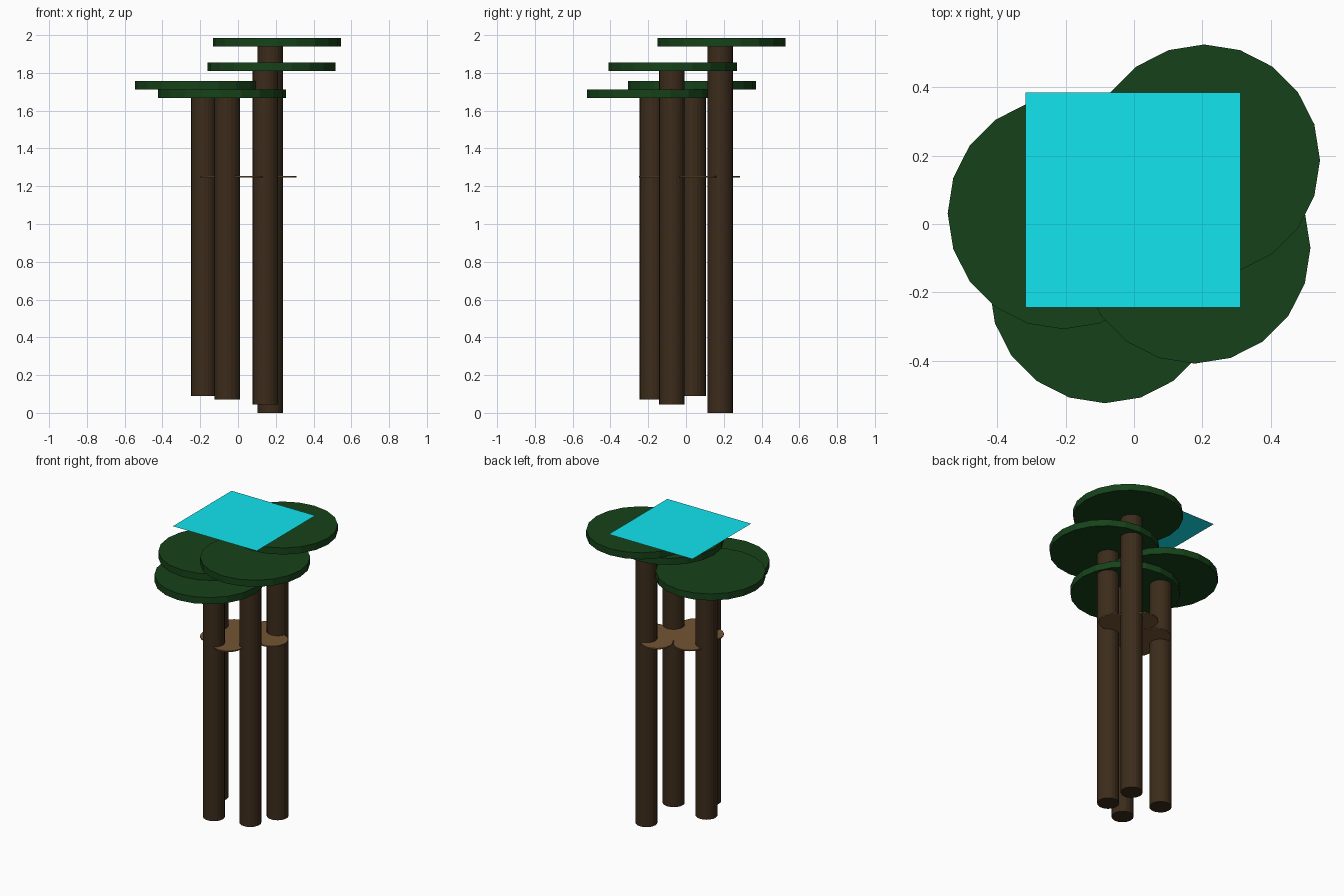
import bpy

if "Cube" in bpy.data.objects:
    bpy.data.objects.remove(bpy.data.objects["Cube"])

def material(name, rgb):
    m = bpy.data.materials.new(name)
    m.diffuse_color = (*rgb, 1)
    m.use_nodes = True
    m.node_tree.nodes["Principled BSDF"].inputs["Base Color"].default_value = m.diffuse_color
    return m

BARK = material("bark", (0.045, 0.025, 0.011))
LEAF = material("leaf", (0.008, 0.055, 0.01))
WOOD = material("wood", (0.17, 0.09, 0.033))
SKY = material("cyan", (0.006, 0.78, 0.86))

def cylinder(name, x, y, z0, z1, r, mat, sides=20):
    bpy.ops.mesh.primitive_cylinder_add(vertices=sides, radius=r, depth=z1 - z0,
                                        location=(x, y, (z0 + z1) / 2))
    o = bpy.context.object
    o.name = name
    o.data.materials.append(mat)

# trees: trunk centre, canopy centre, base height, canopy underside
trees = [((0.171, 0.181), (0.206, 0.187), 0.0, 1.94),
         ((0.145, -0.075), (0.178, -0.07), 0.045, 1.811),
         ((-0.181, 0.038), (-0.207, 0.031), 0.09, 1.711),
         ((-0.057, -0.178), (-0.085, -0.186), 0.07, 1.667)]
for i, (t, c, z0, z1) in enumerate(trees, 1):
    cylinder(f"trunk_{i}", *t, z0, z1 + 0.005, 0.068, BARK)
    cylinder(f"canopy_{i}", *c, z1, z1 + 0.045, 0.339, LEAF)

# thin lobed platform between the trunks
lobes = [(0.21, 0.065), (0.09, 0.185), (-0.09, 0.09),
         (-0.10, -0.09), (0.03, -0.148), (0.04, 0.02)]
for i, (x, y) in enumerate(lobes, 1):
    cylinder(f"platform_lobe_{i}", x, y, 1.246, 1.254, 0.1, WOOD)

# flat square sheet on top
bpy.ops.mesh.primitive_plane_add(size=0.63, location=(-0.003, 0.07, 2.0))
sheet = bpy.context.object
sheet.name = "top_sheet"
sheet.data.materials.append(SKY)
